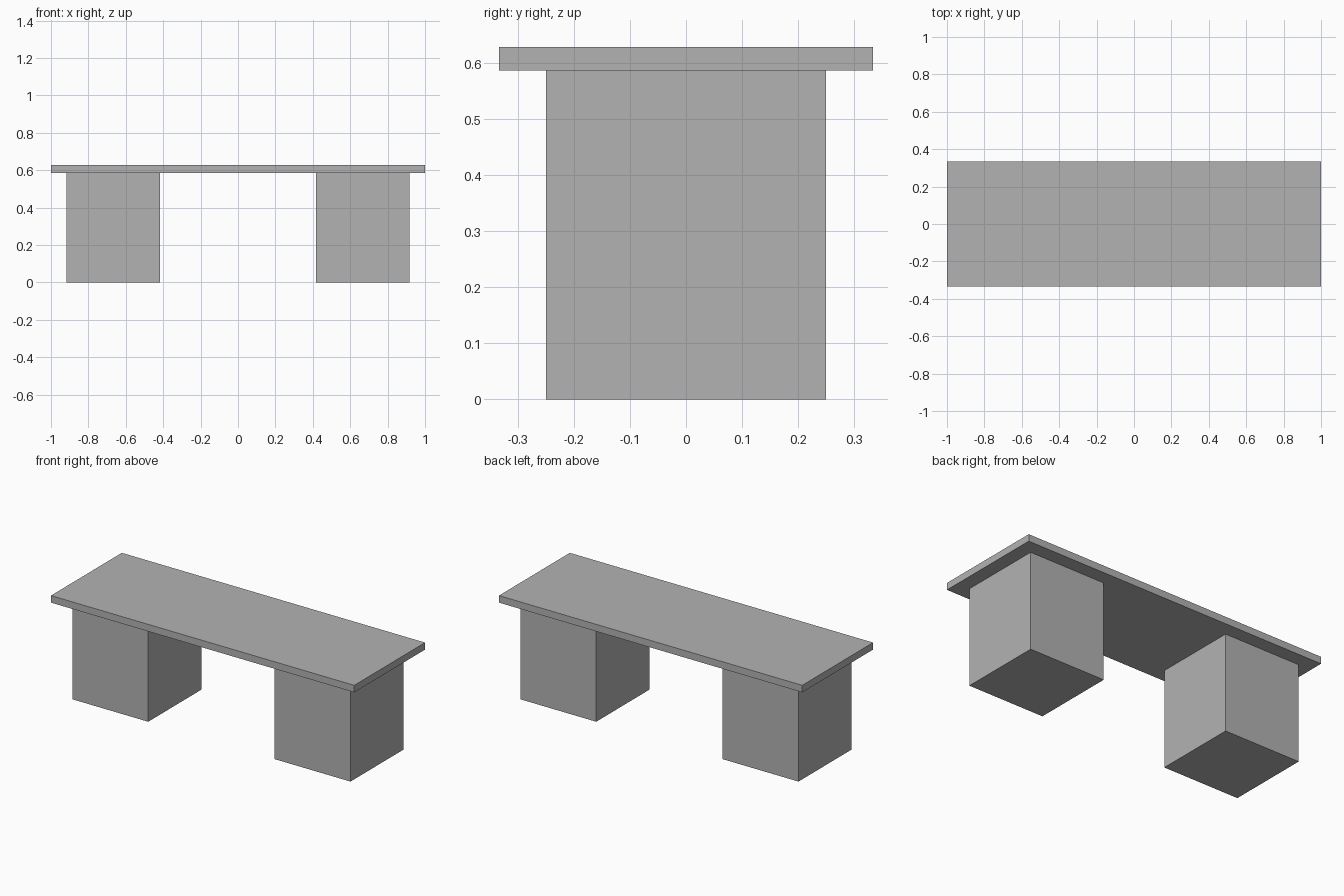
import bpy

default = bpy.data.objects.get("Cube")
if default:
    bpy.data.objects.remove(default, do_unlink=True)

# Single plain grey finish
grey = bpy.data.materials.new("plain_grey")
grey.use_nodes = True
colour = (0.45, 0.45, 0.45, 1)
grey.diffuse_color = colour
grey.node_tree.nodes["Principled BSDF"].inputs["Base Color"].default_value = colour


def box(name, x, width, depth, bottom, top):
    """Add a flat-sided box centred on y = 0."""
    bpy.ops.mesh.primitive_cube_add(size=1, location=(x, 0, (bottom + top) / 2))
    obj = bpy.context.object
    obj.name = name
    obj.scale = (width, depth, top - bottom)
    bpy.ops.object.transform_apply(location=False, rotation=False, scale=True)
    obj.data.materials.append(grey)
    return obj


LEG_HEIGHT = 0.586
TOP_HEIGHT = 0.628

# Thin slab resting on two block supports
box("bench_top", 0, 2, 0.667, LEG_HEIGHT, TOP_HEIGHT)
for side, sign in (("left", 1), ("right", -1)):
    box(side + "_support", sign * 0.667, 0.5, 0.5, 0, LEG_HEIGHT)
